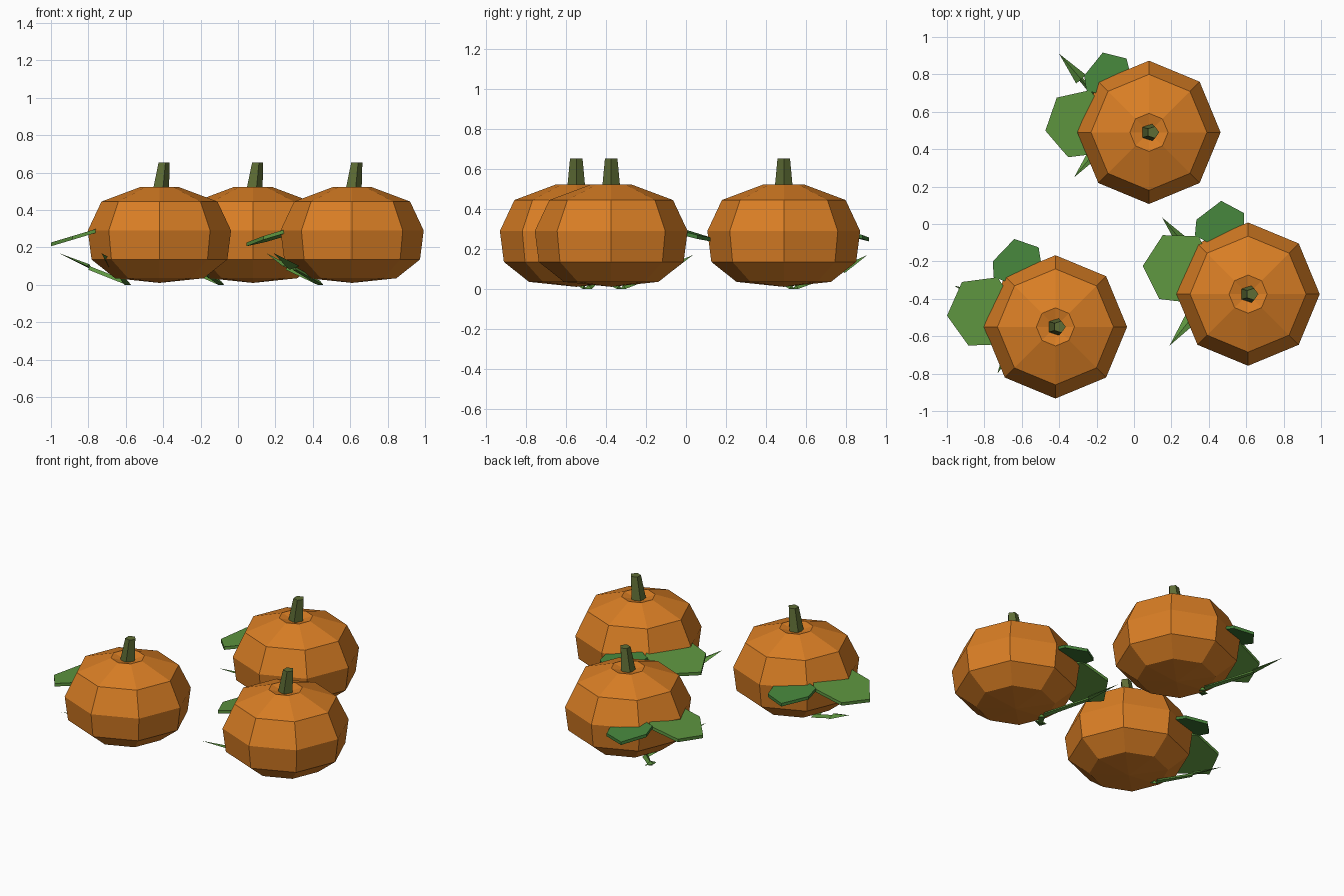
import bpy, bmesh, math
from mathutils import Matrix, Vector

cube = bpy.data.objects.get("Cube")
if cube:
    bpy.data.objects.remove(cube, do_unlink=True)


def material(name, r, g, b):
    m = bpy.data.materials.new(name)
    m.use_nodes = True
    m.diffuse_color = (r, g, b, 1)
    m.node_tree.nodes["Principled BSDF"].inputs["Base Color"].default_value = (r, g, b, 1)
    return m


orange = material("pumpkin_orange", 0.70, 0.21, 0.018)
olive = material("stem_olive", 0.11, 0.15, 0.035)
light_green = material("light_leaf_green", 0.11, 0.30, 0.05)
dark_green = material("dark_leaf_green", 0.055, 0.21, 0.04)


def finish(name, bm, mat, place):
    bmesh.ops.recalc_face_normals(bm, faces=bm.faces)
    mesh = bpy.data.meshes.new(name)
    bm.to_mesh(mesh)
    bm.free()
    mesh.materials.append(mat)
    ob = bpy.data.objects.new(name, mesh)
    bpy.context.collection.objects.link(ob)
    ob.matrix_world = place


def lathe(name, rings, sides, mat, place):
    """Skin rings of (radius, height, sideways shift); zero radius is a pole."""
    bm = bmesh.new()
    loops = []
    for r, z, shift in rings:
        count = sides if r else 1
        loops.append([bm.verts.new((shift + r * math.cos(math.tau * i / sides),
                                    r * math.sin(math.tau * i / sides), z))
                      for i in range(count)])
    for a, b in zip(loops, loops[1:]):
        for i in range(sides):
            j = (i + 1) % sides
            corners = [a[i % len(a)], a[j % len(a)], b[j % len(b)], b[i % len(b)]]
            bm.faces.new(list(dict.fromkeys(corners)))
    for end in (loops[0], loops[-1]):
        if len(end) > 1:
            bm.faces.new(end)
    finish(name, bm, mat, place)


def slab(name, points, thickness, mat, place):
    """Thin plate through an outline."""
    bm = bmesh.new()
    top = [bm.verts.new(p) for p in points]
    low = [bm.verts.new((p[0], p[1], p[2] - thickness)) for p in points]
    bm.faces.new(top)
    bm.faces.new(low)
    for i in range(len(top)):
        j = (i + 1) % len(top)
        bm.faces.new((top[i], top[j], low[j], low[i]))
    finish(name, bm, mat, place)


def tendril(name, root, tip, place):
    """Arrow-shaped spike on a thin runner that curls out from below."""
    root, tip = Vector(root), Vector(tip)
    flat = Vector((tip.x - root.x, tip.y - root.y, 0)).normalized()
    side = Vector((-flat.y, flat.x, 0))
    neck = tip - flat * 0.18 - Vector((0, 0, 0.09))
    up = Vector((0, 0, 0.02))
    # runner
    bm = bmesh.new()
    a = [bm.verts.new(root + o) for o in (side * 0.02, -side * 0.02, up)]
    b = [bm.verts.new(neck + o) for o in (side * 0.012, -side * 0.012, up)]
    for i in range(3):
        j = (i + 1) % 3
        bm.faces.new((a[i], a[j], b[j], b[i]))
    bm.faces.new(a)
    bm.faces.new(b)
    # barbed tip
    c = [bm.verts.new(neck + o) for o in (side * 0.035 + up, -side * 0.035, up * 1.5)]
    point = bm.verts.new(tip)
    bm.faces.new(c)
    for i in range(3):
        bm.faces.new((c[i], c[(i + 1) % 3], point))
    finish(name, bm, light_green, place)


body = [(0, 0.01, 0), (0.237, 0.035, 0), (0.363, 0.135, 0), (0.383, 0.29, 0),
        (0.31, 0.445, 0), (0.102, 0.523, 0), (0, 0.495, 0)]
stem = [(0.05, 0.48, 0), (0.033, 0.653, 0.022)]
side_leaf = [(-.58, .06), (-.50, .24), (-.31, .265), (-.2, .1), (-.33, -.095), (-.465, -.10)]
back_leaf = [(-.335, .35), (-.22, .47), (-.09, .425), (-.07, .3), (-.2, .22), (-.33, .265)]

# place x, y, leaf turn, leaf scale, back and front tendril tips
patch = {
    "front_right": (-0.42, -0.55, 0, 1, (-.54, .22), (-.31, -.25)),
    "back": (0.08, 0.49, 5, 0.95, (-.48, .42), (-.40, -.24)),
    "front_left": (0.61, -0.375, -9, 1, (-.46, .41), (-.42, -.275)),
}

for name, (x, y, turn, size, back_tip, front_tip) in patch.items():
    place = Matrix.Translation((x, y, 0))
    lathe(name + "_pumpkin", body, 8, orange, place)
    lathe(name + "_stem", stem, 5, olive, place)
    # leaves droop outward
    leafy = place @ Matrix.Rotation(math.radians(turn), 4, "Z") @ Matrix.Diagonal((size, size, 1, 1))
    slab(name + "_side_leaf", [(u, v, 0.40 + 0.3 * u) for u, v in side_leaf],
         0.02, light_green, leafy)
    slab(name + "_back_leaf", [(u, v, 0.38 - 0.26 * v) for u, v in back_leaf],
         0.02, dark_green, leafy)
    # tendrils
    tendril(name + "_back_tendril", (-0.17, 0.06, 0), (*back_tip, 0.17), place)
    tendril(name + "_front_tendril", (-0.17, 0.04, 0), (*front_tip, 0.17), place)
